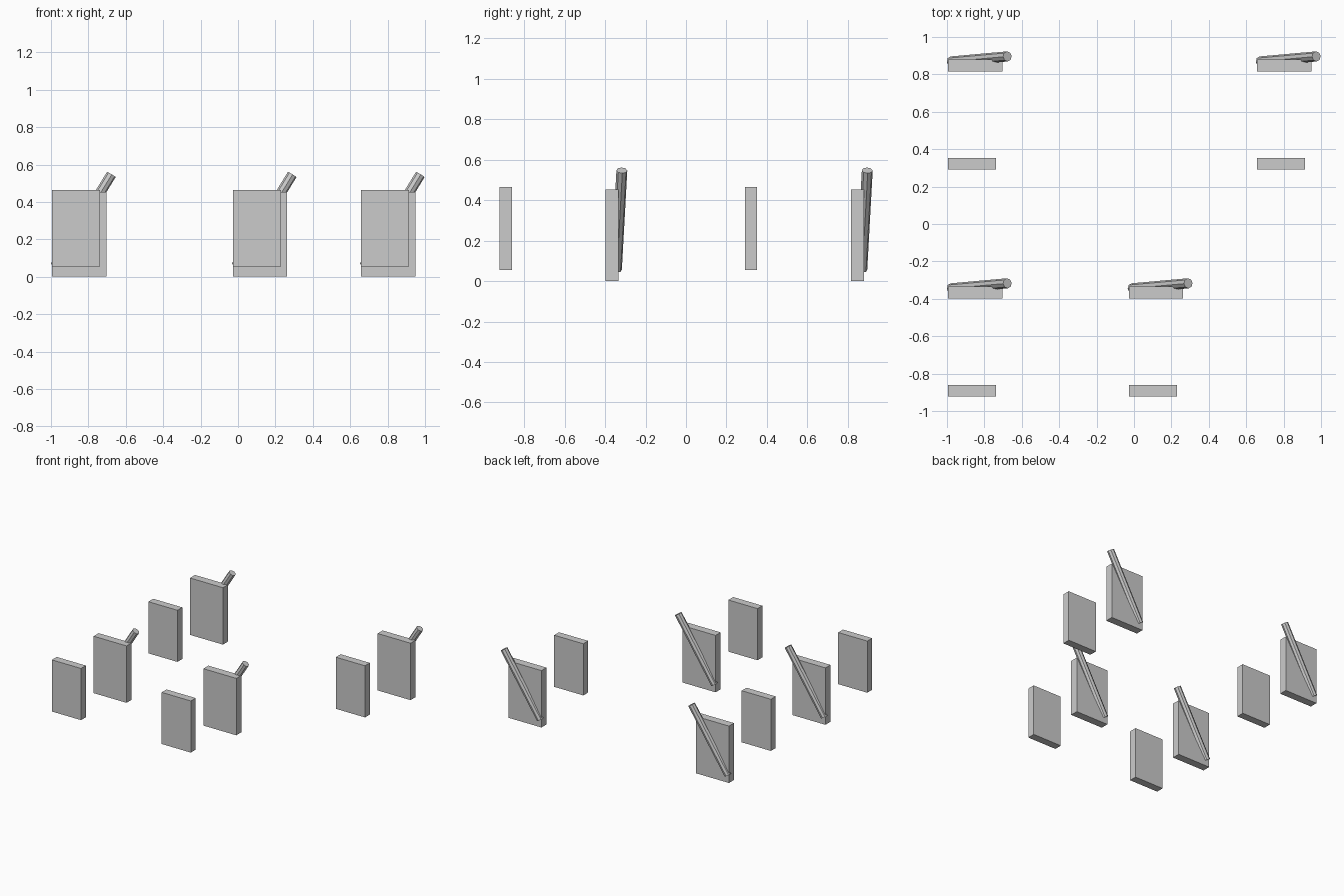
import bpy
from mathutils import Vector

if "Cube" in bpy.data.objects:
    bpy.data.objects.remove(bpy.data.objects["Cube"])


def box(name, lo, hi):
    lo, hi = Vector(lo), Vector(hi)
    bpy.ops.mesh.primitive_cube_add(size=1, location=(lo + hi) / 2)
    ob = bpy.context.object
    ob.name = name
    ob.scale = hi - lo
    bpy.ops.object.transform_apply(location=False, rotation=False, scale=True)


def rod(name, a, b, radius):
    a, b = Vector(a), Vector(b)
    bpy.ops.mesh.primitive_cylinder_add(vertices=8, radius=radius, depth=(b - a).length,
                                        location=(a + b) / 2)
    ob = bpy.context.object
    ob.name = name
    ob.rotation_euler = (b - a).to_track_quat('Z', 'Y').to_euler()


# Each frame set: front panel, rear panel and slanted prop rod behind it
for x, y in ((-0.994, -0.922), (-0.027, -0.922), (-0.994, 0.291), (0.658, 0.291)):
    box("front_panel", (x, y, 0.054), (x + 0.257, y + 0.061, 0.465))
    box("rear_panel", (x, y + 0.525, 0), (x + 0.290, y + 0.588, 0.453))
    rod("prop_rod", (x + 0.016, y + 0.578, 0.056), (x + 0.317, y + 0.605, 0.547), 0.027)
